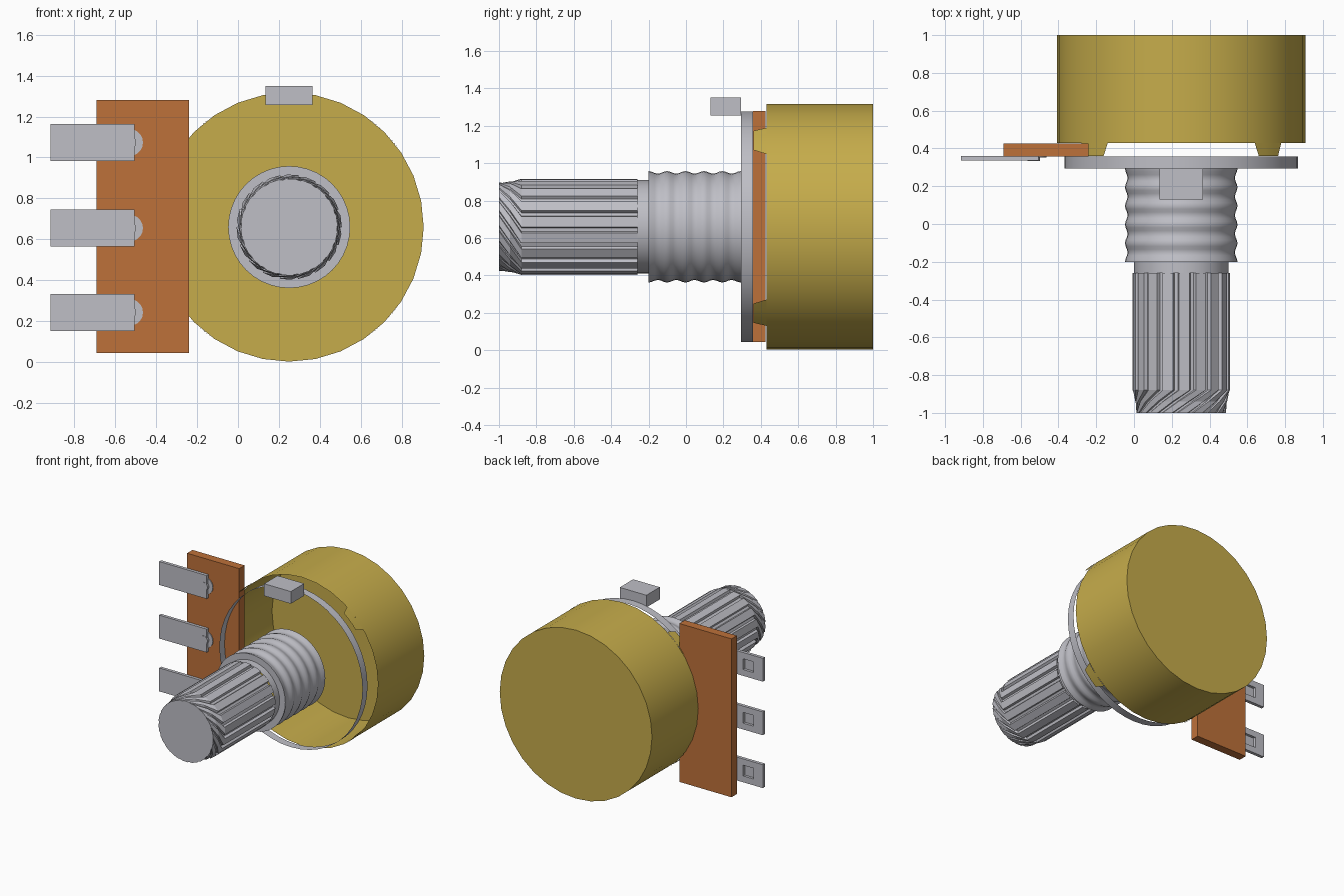
import bpy, bmesh, math
from mathutils import Vector

if "Cube" in bpy.data.objects:
    bpy.data.objects.remove(bpy.data.objects["Cube"])

CX, CZ = 0.25, 0.66      # shaft axis, running along y


def material(name, rgb):
    m = bpy.data.materials.new(name)
    m.use_nodes = True
    m.diffuse_color = (*rgb, 1)
    m.node_tree.nodes["Principled BSDF"].inputs["Base Color"].default_value = (*rgb, 1)
    return m


BRASS = material("brass", (0.565, 0.415, 0.070))
STEEL = material("steel", (0.520, 0.520, 0.565))
BOARD = material("brown_board", (0.515, 0.165, 0.042))


def finish(name, bm, mat, smooth=True):
    me = bpy.data.meshes.new(name)
    bm.to_mesh(me)
    bm.free()
    ob = bpy.data.objects.new(name, me)
    bpy.context.scene.collection.objects.link(ob)
    me.materials.append(mat)
    if smooth:
        bpy.ops.object.select_all(action='DESELECT')
        ob.select_set(True)
        bpy.context.view_layer.objects.active = ob
        bpy.ops.object.shade_smooth_by_angle(angle=math.radians(30))
    return ob


def polar(r, a, y, cx=CX, cz=CZ):
    return Vector((cx + r * math.cos(a), y, cz + r * math.sin(a)))


def circle(r, y, n=32, cx=CX, cz=CZ):
    return [polar(r, 2 * math.pi * i / n, y, cx, cz) for i in range(n)]


def loft(name, rings, mat, cap_front=False, cap_back=False, closed=True, smooth=True):
    """Skin a list of rings ordered from front (-y) to back."""
    bm = bmesh.new()
    vs = [[bm.verts.new(p) for p in ring] for ring in rings]
    n = len(vs[0])
    for a, b in zip(vs, vs[1:]):
        for i in range(n if closed else n - 1):
            j = (i + 1) % n
            bm.faces.new((a[i], a[j], b[j], b[i]))
    if cap_front:
        bm.faces.new(vs[0])
    if cap_back:
        bm.faces.new(vs[-1][::-1])
    bm.normal_update()
    return finish(name, bm, mat, smooth)


def box_bm(x0, x1, y0, y1, z0, z1):
    bm = bmesh.new()
    bmesh.ops.create_cube(bm, size=1)
    for v in bm.verts:
        v.co = Vector((x1 if v.co.x > 0 else x0,
                       y1 if v.co.y > 0 else y0,
                       z1 if v.co.z > 0 else z0))
    return bm


# Housing: thin cup, open at the front
loft("housing", [circle(0.657, 0.43), circle(0.657, 1.0)], BRASS, cap_back=True)

# Four tapered tabs on the rim of the housing
for k in range(4):
    mid = math.radians(45 + 90 * k)
    rings = [[polar(0.657, mid + half * t, y) for t in (-1, -0.33, 0.33, 1)]
             for y, half in ((0.36, 0.11), (0.43, 0.152))]
    loft(f"housing_tab_{k + 1}", rings, BRASS, closed=False)

# Thin hoop in front of the housing
loft("front_hoop", [circle(0.617, 0.295, 48), circle(0.617, 0.358, 48)], STEEL)

# Locating key
finish("locating_key", box_bm(0.135, 0.365, 0.13, 0.295, 1.255, 1.35), STEEL, False)

# Threaded bushing: neck tube, front shoulder, then rippled thread
rings = [circle(0.249, -0.26, 40), circle(0.249, -0.2, 40)]
STEPS = 30
for i in range(STEPS + 1):
    t = i / STEPS
    r = 0.291 - 0.007 * math.cos(2 * math.pi * 5 * t + math.pi)
    rings.append(circle(r, -0.2 + 0.493 * t, 40))
loft("threaded_bushing", rings, STEEL)


# Splined shaft with a twisted, tapered tip
TEETH = 18


def spline_ring(y, r_out, r_in, twist=0.0):
    step = 2 * math.pi / TEETH
    return [polar(r, (k + f) * step + twist, y) for k in range(TEETH)
            for f, r in ((0.0, r_out), (0.62, r_out), (0.70, r_in), (0.92, r_in))]


loft("splined_shaft",
     [spline_ring(-1.0, 0.237, 0.233, math.radians(42)),
      spline_ring(-0.94, 0.243, 0.231, math.radians(21)),
      spline_ring(-0.88, 0.257, 0.238),
      spline_ring(-0.26, 0.257, 0.238)], STEEL, cap_front=True, smooth=False)

# Terminal board
finish("terminal_board", box_bm(-0.69, -0.24, 0.358, 0.425, 0.045, 1.28), BOARD, False)

# Three solder terminals with a rectangular pocket and a rivet
for k, z in enumerate((0.243, 0.655, 1.073)):
    bm = box_bm(-0.915, -0.505, 0.335, 0.36, z - 0.091, z + 0.091)
    bm.normal_update()
    back = max(bm.faces, key=lambda f: f.normal.y)
    for depth_y in (0.36, 0.34):
        bmesh.ops.inset_individual(bm, faces=[back], thickness=0.001)
        for v in back.verts:
            v.co = Vector((-0.745 if v.co.x > -0.75 else -0.835, depth_y,
                           z + (0.042 if v.co.z > z else -0.042)))
    finish(f"terminal_{k + 1}", bm, STEEL, False)
    loft(f"rivet_flange_{k + 1}",
         [circle(0.066, 0.352, 20, -0.53, z), circle(0.066, 0.36, 20, -0.53, z)],
         STEEL, cap_front=True)
    loft(f"rivet_head_{k + 1}",
         [circle(0.033, 0.333, 16, -0.53, z), circle(0.033, 0.354, 16, -0.53, z)],
         STEEL, cap_front=True)
